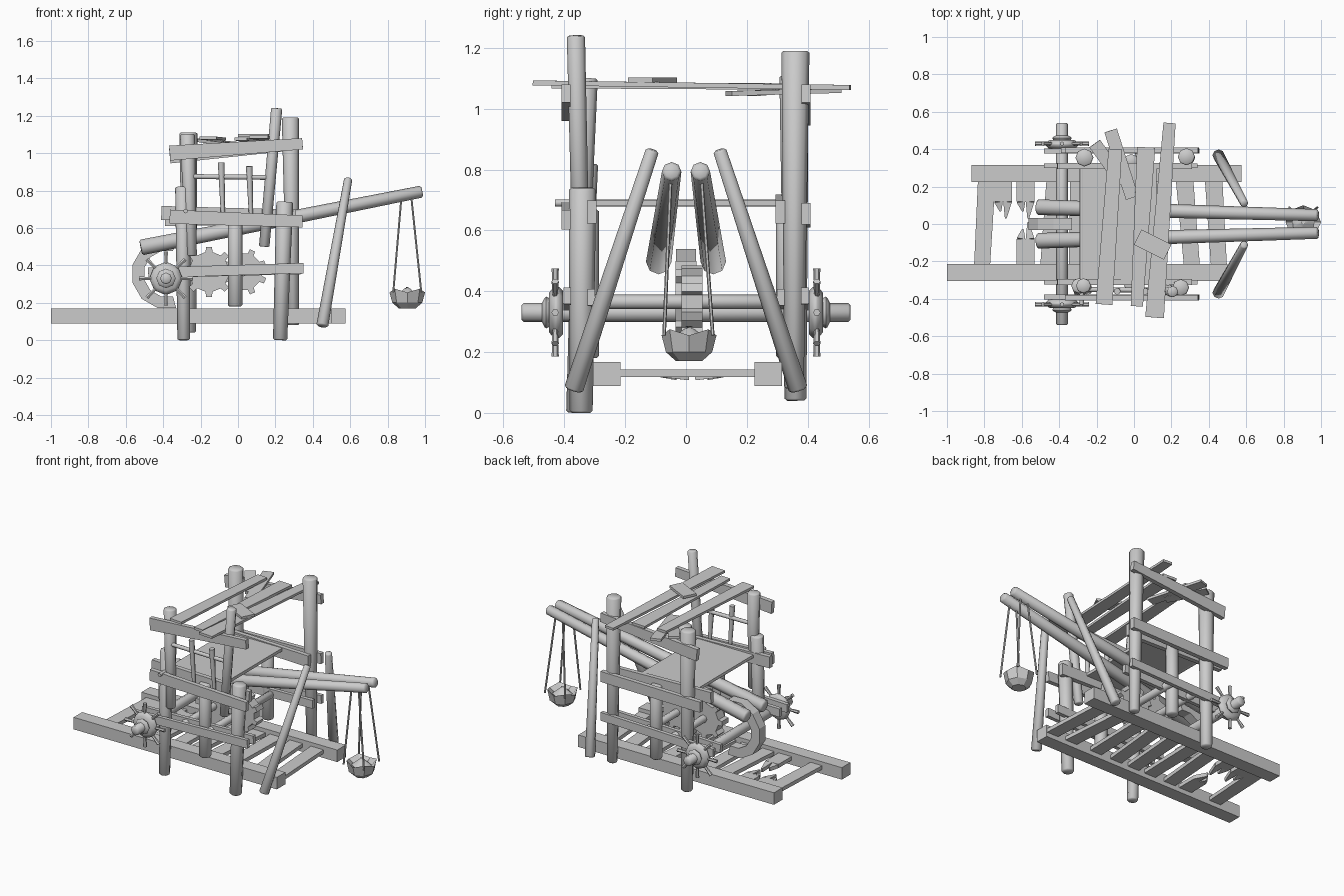
import bpy, bmesh, math, random
from mathutils import Vector, Matrix

random.seed(4)
if "Cube" in bpy.data.objects:
    bpy.data.objects.remove(bpy.data.objects["Cube"])

wood = bpy.data.materials.new("weathered_grey")
wood.use_nodes = True
GREY = (0.6, 0.6, 0.6, 1)
wood.diffuse_color = GREY
wood.node_tree.nodes["Principled BSDF"].inputs["Base Color"].default_value = GREY


def finish(name, bm, smooth=False):
    bmesh.ops.recalc_face_normals(bm, faces=bm.faces)
    mesh = bpy.data.meshes.new(name)
    bm.to_mesh(mesh)
    bm.free()
    obj = bpy.data.objects.new(name, mesh)
    mesh.materials.append(wood)
    bpy.context.collection.objects.link(obj)
    if smooth:
        bpy.ops.object.select_all(action='DESELECT')
        obj.select_set(True)
        bpy.context.view_layer.objects.active = obj
        bpy.ops.object.shade_smooth_by_angle(angle=math.radians(50))
    return obj


def frame(p, q, up):
    """Matrix whose z runs from p to q and whose y is close to up."""
    z = (q - p).normalized()
    x = Vector(up).cross(z).normalized()
    m = Matrix((x, z.cross(x), z)).transposed().to_4x4()
    m.translation = (p + q) / 2
    return m


def log(name, p, q, r0, r1=None, sides=8):
    """Round timber from p to q with slightly chamfered ends."""
    p, q = Vector(p), Vector(q)
    r1 = r1 or r0
    up = (0, 1, 0) if abs((q - p).normalized().y) < 0.9 else (0, 0, 1)
    bm = bmesh.new()
    bmesh.ops.create_cone(bm, cap_ends=True, segments=sides, radius1=r0, radius2=r1,
                          depth=(q - p).length, matrix=frame(p, q, up))
    if r0 > 0.02:
        caps = [e for f in bm.faces if len(f.verts) > 4 for e in f.edges]
        bmesh.ops.bevel(bm, geom=caps, offset=r0 * 0.2, segments=1, affect='EDGES')
    return finish(name, bm, True)


def plank(name, p, q, width, thick, up=(0, 0, 1), taper=1.0):
    """Board from p to q; thick is measured along up, taper widens the far end."""
    p, q = Vector(p), Vector(q)
    bm = bmesh.new()
    bmesh.ops.create_cube(bm, size=1)
    for v in bm.verts:
        v.co.x *= width * (taper if v.co.z > 0 else 1)
        v.co.y *= thick
        v.co.z *= (q - p).length
    bm.transform(frame(p, q, up))
    return finish(name, bm)


def extrude_outline(name, outline, centre, depth):
    """Closed xz outline given depth along y."""
    cx, cy, cz = centre
    bm = bmesh.new()
    face = bm.faces.new([bm.verts.new((cx + x, cy - depth / 2, cz + z)) for x, z in outline])
    ext = bmesh.ops.extrude_face_region(bm, geom=[face])["geom"]
    bmesh.ops.translate(bm, vec=(0, depth, 0), verts=[v for v in ext if isinstance(v, bmesh.types.BMVert)])
    return finish(name, bm)


# Base rails
plank("base_rail_front", (-1, -0.26, 0.128), (0.5, -0.26, 0.128), 0.09, 0.08)
plank("base_rail_back", (-0.87, 0.27, 0.128), (0.575, 0.27, 0.128), 0.09, 0.08)

# Rungs, two of them snapped into pointed stubs
for x in (-0.8, -0.44, -0.3, -0.16, -0.02, 0.12, 0.29, 0.44):
    lean = random.uniform(-0.025, 0.025)
    plank("rung", (x + lean, -0.24, 0.13), (x - lean, 0.25, 0.13), 0.085, 0.025, taper=1.1)
for x, start, end in ((-0.7, 0.25, 0.12), (-0.58, 0.25, 0.12), (-0.58, -0.24, -0.08)):
    plank("broken_rung", (x, start, 0.13), (x, end, 0.13), 0.095, 0.025)
    for dx, length in ((-0.024, 0.05), (0.024, 0.09)):
        tip = end - math.copysign(length, start)
        plank("rung_splinter", (x + dx, end, 0.13), (x + dx * 0.6, tip, 0.12), 0.046, 0.025, taper=0.2)

# Upright posts
log("front_lower_post_a", (-0.29, -0.36, 0), (-0.295, -0.33, 0.82), 0.034, 0.041)
log("front_upper_post_a", (-0.25, -0.35, 0.45), (-0.27, -0.33, 1.1), 0.03, 0.04)
log("front_lower_post_b", (0.225, -0.345, 0), (0.25, -0.34, 0.74), 0.038, 0.045)
log("front_upper_post_b", (0.14, -0.345, 0.5), (0.207, -0.362, 1.24), 0.028, 0.03)
log("back_post_a", (-0.26, 0.36, 0.04), (-0.265, 0.355, 1.11), 0.036, 0.048)
log("back_post_b", (0.295, 0.355, 0.08), (0.28, 0.36, 1.19), 0.032, 0.046)
for y in (-0.325, 0.335):
    log("middle_post", (-0.015, y, 0.18), (-0.015, y, 0.67), 0.039)

# Side boards on both faces of the frame
OUT = (0, 1, 0)
for s in (-1, 1):
    plank("low_board_outer", (-0.48, s * 0.39, 0.36), (0.35, s * 0.39, 0.385), 0.055, 0.025, OUT)
    plank("low_board_inner", (-0.48, s * 0.312, 0.36), (0.34, s * 0.312, 0.38), 0.055, 0.025, OUT)
    plank("middle_board_inner", (-0.41, s * 0.31, 0.68), (0.31, s * 0.31, 0.66), 0.075, 0.03, OUT)
plank("middle_board_front", (-0.365, -0.395, 0.66), (0.345, -0.395, 0.635), 0.075, 0.03, OUT, 0.85)
plank("top_board_front", (-0.365, -0.395, 1.0), (0.345, -0.395, 1.05), 0.08, 0.03, OUT, 0.75)
plank("middle_board_back", (-0.39, 0.395, 0.645), (0.345, 0.395, 0.655), 0.07, 0.03, OUT)
plank("top_board_back", (-0.365, 0.395, 0.985), (0.345, 0.395, 1.05), 0.08, 0.03, OUT, 0.75)

# Deck and its handrail
plank("deck", (-0.085, -0.3, 0.69), (-0.085, 0.3, 0.69), 0.41, 0.02)
log("handrail", (-0.27, -0.35, 0.875), (0.17, -0.355, 0.87), 0.013)
log("deck_beam", (-0.28, -0.43, 0.69), (-0.28, 0.32, 0.69), 0.012)
for x, top in ((-0.09, 0.95), (0.06, 0.93)):
    log("handrail_post", (x + 0.01, -0.35, 0.66), (x, -0.36, top), 0.011, 0.018)

# Roof boards: start, end, width and taper
for start, end, width, taper in (
        ((-0.16, -0.43, 1.08), (-0.1, 0.4, 1.075), 0.09, 0.8),
        ((0.015, -0.44, 1.075), (0.065, 0.41, 1.07), 0.065, 1.5),
        ((0.11, -0.5, 1.085), (0.19, 0.54, 1.07), 0.1, 0.65),
        ((-0.125, 0.5, 1.06), (-0.01, 0.14, 1.05), 0.07, 1.0),
        ((-0.21, 0.43, 1.07), (-0.06, 0.22, 1.05), 0.07, 1.0),
        ((0.02, -0.07, 1.095), (0.18, -0.15, 1.095), 0.09, 1.0)):
    plank("roof_board", start, end, width, 0.016, taper=taper)

# Swinging arms and leaning props
for s in (-1, 1):
    log("lifting_arm", (-0.52, s * 0.09, 0.495), (0.985, s * 0.047, 0.795), 0.042, 0.032)
    log("leaning_prop", (0.45, s * 0.37, 0.075), (0.59, s * 0.11, 0.865), 0.032, 0.022)

# Curved hook behind the gears
arc = [math.radians(a) for a in range(75, 286, 30)]
hook = [(0.19 * math.cos(a), 0.19 * math.sin(a)) for a in arc]
hook += [(0.125 * math.cos(a), 0.125 * math.sin(a)) for a in reversed(arc)]
extrude_outline("curved_hook", hook, (-0.38, 0, 0.355), 0.065)

# Toothed gears on cross shafts
for name, x, y, r in (("large_gear", -0.155, 0, 0.135), ("small_gear", 0.03, 0.02, 0.125)):
    teeth = []
    for i in range(8):
        for step, k in ((-0.17, 0.8), (-0.12, 1), (0.12, 1), (0.17, 0.8)):
            a = (i + 0.5 * (x > 0)) * math.pi / 4 + step
            teeth.append((r * k * math.cos(a), r * k * math.sin(a)))
    extrude_outline(name, teeth, (x, y, 0.365), 0.07)
    log("gear_shaft", (x, -0.38, 0.365), (x, 0.38, 0.365), 0.024)

# Main axle with spiked wheels
X, Z = -0.385, 0.33
log("main_axle", (X, -0.54, Z), (X, 0.54, Z), 0.031)
for s in (-1, 1):
    log("wheel_rim", (X, s * 0.405, Z), (X, s * 0.45, Z), 0.092, 0.085)
    log("wheel_hub", (X, s * 0.45, Z), (X, s * 0.475, Z), 0.06, 0.04)
    for i in range(8):
        a = i * math.pi / 4
        dx, dz = math.cos(a), math.sin(a)
        log("wheel_spike", (X + 0.07 * dx, s * 0.43, Z + 0.07 * dz),
            (X + 0.145 * dx, s * 0.43, Z + 0.145 * dz), 0.008, 0.012, 6)

# Hanging bowl with a stone, on four cords
bm = bmesh.new()
rings = []
for r, z in ((0.045, 0.17), (0.08, 0.2), (0.095, 0.255), (0.06, 0.235)):
    rings.append([bm.verts.new((0.905 + r * math.cos(i * math.pi / 4),
                                0.01 + 0.95 * r * math.sin(i * math.pi / 4),
                                z + (0.02 * (i % 2) if r > 0.09 else 0))) for i in range(8)])
for low, high in zip(rings, rings[1:]):
    for i in range(8):
        bm.faces.new((low[i], low[i - 1], high[i - 1], high[i]))
bm.faces.new(rings[0])
bm.faces.new(rings[-1])
finish("hanging_bowl", bm)
log("stone", (0.905, 0.01, 0.23), (0.905, 0.01, 0.285), 0.075, 0.006, 6)
for s in (-1, 1):
    for top, low in ((0.875, 0.83), (0.925, 0.98)):
        log("cord", (top, s * 0.05, 0.78), (low, s * 0.08 + 0.008, 0.255), 0.006, sides=6)
